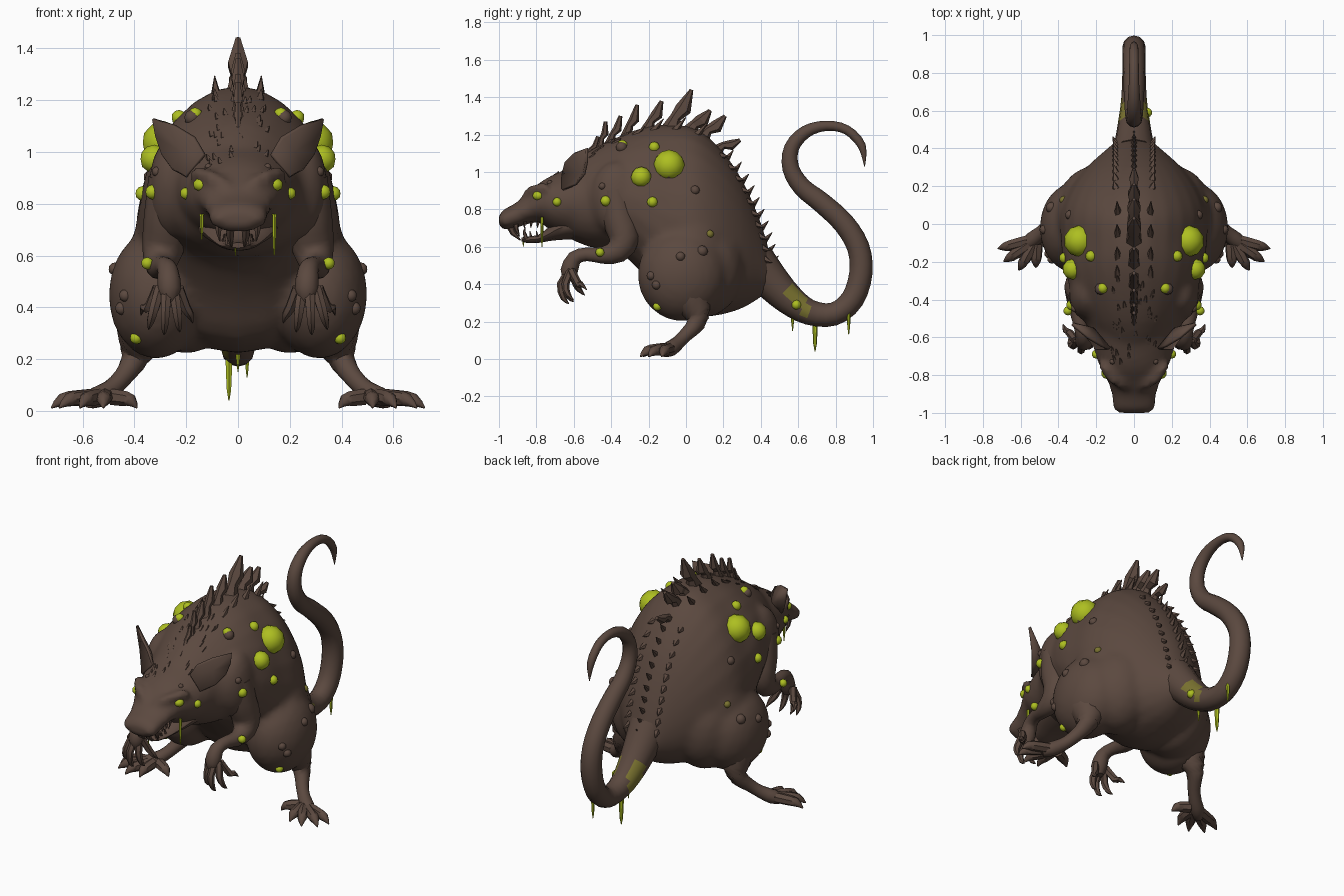
import bpy, bmesh, math, random
from mathutils import Vector, Matrix
from mathutils.bvhtree import BVHTree

random.seed(4)


def material(name, rgb):
    m = bpy.data.materials.new(name)
    m.diffuse_color = (*rgb, 1)
    return m


SKIN = material("brown skin", (0.105, 0.066, 0.050))
SLIME = material("slime green", (0.42, 0.52, 0.015))
OLIVE = material("olive stain", (0.20, 0.175, 0.03))


def resample(rows, steps):
    """Catmull-Rom interpolation of rows of numbers."""
    if steps < 2:
        return rows
    out = []
    for i in range(len(rows) - 1):
        a, b, c, d = rows[max(i - 1, 0)], rows[i], rows[i + 1], rows[min(i + 2, len(rows) - 1)]
        for k in range(steps):
            t = k / steps
            out.append([0.5 * (2 * q + (r - p) * t + (2 * p - 5 * q + 4 * r - s) * t * t
                               + (3 * q - p - 3 * r + s) * t ** 3) for p, q, r, s in zip(a, b, c, d)])
    return out + [list(rows[-1])]


def skin_rings(bm, rings, mat=0):
    rings = [[bm.verts.new(p) for p in ring] for ring in rings]
    n = len(rings[0])
    faces = [bm.faces.new(rings[0][::-1]), bm.faces.new(rings[-1])]
    for a, b in zip(rings, rings[1:]):
        faces += [bm.faces.new((a[i], a[(i + 1) % n], b[(i + 1) % n], b[i])) for i in range(n)]
    for f in faces:
        f.material_index = mat


def tube(bm, pts, n=8, steps=1, mat=0):
    """Tapered tube through (x, y, z, radius) points."""
    rows = resample(pts, steps)
    P = [Vector(r[:3]) for r in rows]
    whole = (P[-1] - P[0]).normalized()
    ref = Vector((1, 0, 0)) if abs(whole.x) < 0.5 else Vector((0, 0, 1))
    rings = []
    for i, p in enumerate(P):
        t = (P[min(i + 1, len(P) - 1)] - P[max(i - 1, 0)]).normalized()
        u = t.cross(ref).normalized()
        v = t.cross(u)
        r = max(rows[i][3], 0.002)
        rings.append([p + r * (math.cos(2 * math.pi * k / n) * u + math.sin(2 * math.pi * k / n) * v)
                      for k in range(n)])
    skin_rings(bm, rings, mat)


def slices(bm, rows, n=24, steps=3, egg=0.0):
    """Oval cross-sections along y: (y, top, bottom, half width); egg narrows the upper half."""
    rings = []
    for y, top, bot, w in resample(rows, steps):
        ring = []
        for k in range(n):
            c, s = math.cos(2 * math.pi * k / n), math.sin(2 * math.pi * k / n)
            ring.append(Vector((w * c * (1 - egg * s), y, (top + bot) / 2 + (top - bot) / 2 * s)))
        rings.append(ring)
    skin_rings(bm, rings)


def ball(bm, c, r, mat=0, sub=2):
    s = r if isinstance(r, tuple) else (r, r, r)
    mx = Matrix.Translation(c) @ Matrix.Diagonal((*s, 1))
    for v in bmesh.ops.create_icosphere(bm, subdivisions=sub, radius=1, matrix=mx)["verts"]:
        for f in v.link_faces:
            f.material_index = mat


def finish(name, bm, mats, mirror=False, angle=50):
    bmesh.ops.recalc_face_normals(bm, faces=bm.faces)
    me = bpy.data.meshes.new(name)
    bm.to_mesh(me)
    bm.free()
    ob = bpy.data.objects.new(name, me)
    bpy.context.collection.objects.link(ob)
    for m in mats:
        me.materials.append(m)
    bpy.ops.object.select_all(action='DESELECT')
    ob.select_set(True)
    bpy.context.view_layer.objects.active = ob
    bpy.ops.object.shade_smooth_by_angle(angle=math.radians(angle))
    if mirror:
        ob.modifiers.new("mirror", 'MIRROR').use_mirror_merge = False
    return ob


# Body: hunched torso, head, haunches, flanks and brows fused into one skin
bm = bmesh.new()
slices(bm, [(-0.66, 1.0, 0.66, 0.17), (-0.52, 1.11, 0.60, 0.26), (-0.36, 1.19, 0.57, 0.33),
            (-0.22, 1.24, 0.44, 0.37), (-0.10, 1.255, 0.28, 0.385), (0.05, 1.235, 0.225, 0.39),
            (0.18, 1.13, 0.235, 0.34), (0.30, 0.96, 0.27, 0.25), (0.40, 0.73, 0.33, 0.14),
            (0.46, 0.52, 0.38, 0.07)], egg=0.12)
slices(bm, [(-1.0, 0.775, 0.715, 0.085), (-0.975, 0.80, 0.69, 0.115), (-0.91, 0.835, 0.70, 0.12),
            (-0.85, 0.885, 0.72, 0.135), (-0.78, 0.945, 0.73, 0.168), (-0.71, 0.985, 0.68, 0.2),
            (-0.56, 1.05, 0.64, 0.24)])
for s in (1, -1):
    ball(bm, (s * 0.315, -0.02, 0.45), (0.185, 0.24, 0.25), sub=3)
    ball(bm, (s * 0.20, 0.09, 0.49), (0.205, 0.22, 0.27), sub=3)
    ball(bm, (s * 0.27, 0.02, 0.58), (0.15, 0.20, 0.24), sub=3)
    ball(bm, (s * 0.25, -0.37, 0.86), (0.095, 0.14, 0.2), sub=3)
    tube(bm, [(s * 0.04, -0.87, 0.865, 0.02), (s * 0.11, -0.82, 0.905, 0.03),
              (s * 0.18, -0.74, 0.925, 0.02)], steps=3)
body = finish("body", bm, [SKIN])
rm = body.modifiers.new("fuse", 'REMESH')
rm.mode, rm.voxel_size, rm.use_smooth_shade = 'VOXEL', 0.02, True
sm = body.modifiers.new("soften", 'SMOOTH')
sm.factor, sm.iterations = 0.5, 6
dg = bpy.context.evaluated_depsgraph_get()
tree = BVHTree.FromObject(body, dg)


def on_skin(origin, direction):
    p, n, _, _ = tree.ray_cast(Vector(origin), Vector(direction))
    return (p, n) if p else (Vector((0, 0, -9)), None)


# Lower jaw
bm = bmesh.new()
slices(bm, [(-0.88, 0.65, 0.63, 0.035), (-0.85, 0.655, 0.62, 0.055), (-0.79, 0.665, 0.62, 0.075),
            (-0.73, 0.71, 0.63, 0.11), (-0.68, 0.76, 0.635, 0.14), (-0.58, 0.82, 0.64, 0.17)], n=14, steps=2)
finish("lower_jaw", bm, [SKIN])

# Teeth: curved front fangs, then small upper and lower points
bm = bmesh.new()
tube(bm, [(0.03, -0.945, 0.72, 0.02), (0.03, -0.925, 0.675, 0.016), (0.025, -0.885, 0.635, 0.003)], 6)
tube(bm, [(0.075, -0.91, 0.72, 0.016), (0.075, -0.905, 0.69, 0.011), (0.07, -0.89, 0.655, 0.002)], 6)
tube(bm, [(0.04, -0.855, 0.645, 0.012), (0.04, -0.865, 0.68, 0.008), (0.04, -0.86, 0.705, 0.002)], 6)
for i in range(3):
    y = -0.86 + i * 0.035
    tube(bm, [(0.085, y, 0.735, 0.01), (0.08, y - 0.005, 0.70, 0.002)], 5)
    tube(bm, [(0.05 + i * 0.006, y + 0.03, 0.655, 0.008), (0.05, y + 0.025, 0.685, 0.002)], 5)
finish("teeth", bm, [SKIN], mirror=True)

# Ears: cupped leaves
bm = bmesh.new()
rim = [(0.13, -0.66, 0.99), (0.17, -0.645, 1.055), (0.245, -0.60, 1.10), (0.328, -0.53, 1.128),
       (0.318, -0.53, 1.06), (0.295, -0.545, 0.99), (0.255, -0.59, 0.935), (0.20, -0.66, 0.905)]
rv = [bm.verts.new(p) for p in rim]
hub = bm.verts.new((0.215, -0.555, 1.0))
for i in range(len(rv)):
    bm.faces.new((rv[i], rv[(i + 1) % len(rv)], hub))
ear = finish("ears", bm, [SKIN], angle=80)
so = ear.modifiers.new("thick", 'SOLIDIFY')
so.thickness, so.offset = 0.015, 0
ear.modifiers.new("mirror", 'MIRROR').use_mirror_merge = False

# Eyes: slanted slits under the brows
bm = bmesh.new()
ball(bm, (0.142, -0.79, 0.873), (0.032, 0.031, 0.026))
finish("eyes", bm, [SLIME], mirror=True)

# Arms with dangling clawed hands
bm = bmesh.new()
tube(bm, [(0.26, -0.38, 0.90, 0.085), (0.272, -0.36, 0.76, 0.09), (0.285, -0.33, 0.65, 0.085),
          (0.30, -0.37, 0.575, 0.065), (0.30, -0.45, 0.555, 0.045), (0.285, -0.53, 0.56, 0.036),
          (0.27, -0.595, 0.54, 0.04), (0.265, -0.625, 0.47, 0.046), (0.265, -0.625, 0.42, 0.025)], 12, 2)
for kx, tx, ty, tz in ((0.23, 0.175, -0.56, 0.34), (0.25, 0.225, -0.62, 0.305), (0.275, 0.285, -0.645, 0.295),
                       (0.30, 0.345, -0.62, 0.315), (0.31, 0.375, -0.55, 0.37)):
    tube(bm, [(kx, -0.615, 0.475, 0.022), ((kx + tx) / 2, ty - 0.025, 0.40, 0.021),
              (tx * 0.85 + kx * 0.15, ty - 0.01, tz + 0.03, 0.015), (tx, ty + 0.02, tz, 0.002)], 6, 2)
finish("arms", bm, [SKIN], mirror=True)

# Hind legs leaning outward and forward, with splayed toes
bm = bmesh.new()
tube(bm, [(0.36, 0.02, 0.34, 0.12), (0.385, 0.055, 0.25, 0.078), (0.405, 0.055, 0.19, 0.05),
          (0.445, 0.00, 0.13, 0.037), (0.49, -0.045, 0.085, 0.037), (0.54, -0.085, 0.055, 0.042),
          (0.58, -0.12, 0.04, 0.03)], 12, 2)
for tx, ty in ((0.72, -0.13), (0.69, -0.20), (0.61, -0.245), (0.52, -0.23), (0.39, -0.13)):
    bx, by = 0.51 + (tx - 0.5) * 0.2, -0.07 + (ty + 0.05) * 0.2
    at = lambda t, z, r: (bx + (tx - bx) * t, by + (ty - by) * t, z, r)
    tube(bm, [at(0, 0.055, 0.032), at(0.4, 0.05, 0.031), at(0.75, 0.042, 0.026), at(1, 0.012, 0.003)], 7, 2)
finish("hind_legs", bm, [SKIN], mirror=True)

# Tail: one long S-curve with a stained patch near the root
bm = bmesh.new()
tail = [(0.36, 0.52, 0.12), (0.45, 0.42, 0.10), (0.55, 0.32, 0.083), (0.66, 0.25, 0.068), (0.79, 0.24, 0.062),
        (0.89, 0.32, 0.062), (0.935, 0.46, 0.062), (0.92, 0.60, 0.06), (0.84, 0.73, 0.058),
        (0.72, 0.84, 0.055), (0.62, 0.92, 0.05), (0.56, 1.02, 0.045), (0.565, 1.13, 0.04),
        (0.64, 1.215, 0.034), (0.75, 1.247, 0.027), (0.86, 1.225, 0.025), (0.94, 1.14, 0.022),
        (0.955, 1.03, 0.002)]
tube(bm, [(0, *p) for p in tail], 12, 3)
for f in bm.faces:
    c = f.calc_center_median()
    low = 0.87 if c.x > 0 else 0.80
    if abs(c.x) > 0.03 and 0.53 < c.y < 0.66 and c.y + c.z > low and c.z < 0.40:
        f.material_index = 1
finish("tail", bm, [SKIN, OLIVE])

# Large spines along the back, given as base and tip in the middle plane
bm = bmesh.new()
for by, bz, ty, tz, r in ((-0.53, 1.09, -0.47, 1.19, 0.02), (-0.46, 1.14, -0.43, 1.27, 0.025),
                          (-0.41, 1.16, -0.35, 1.30, 0.03), (-0.32, 1.20, -0.26, 1.36, 0.035),
                          (-0.21, 1.23, -0.13, 1.38, 0.04), (-0.09, 1.23, 0.03, 1.44, 0.055),
                          (0.01, 1.22, 0.13, 1.33, 0.05), (0.08, 1.19, 0.21, 1.30, 0.045),
                          (0.16, 1.13, 0.29, 1.17, 0.035)):
    my, mz = by * 0.45 + ty * 0.55 + 0.01, bz * 0.45 + tz * 0.55 - 0.008
    tube(bm, [(0, by, bz - 0.02, r), (0, by * 0.7 + ty * 0.3, bz * 0.7 + tz * 0.3, r * 0.55),
              (0, my, mz, r * 0.8), (0, ty, tz, 0.01)], 6)
# Small spines down the rump in three rows
for x in (-0.10, 0, 0.10):
    for i in range(10):
        p, n = on_skin((x, 2, 1.08 - i * 0.062), (0, -1, 0))
        if n:
            tip = p + n * 0.022 + Vector((0, 0.015, -0.01 if x else 0.025))
            tube(bm, [(*(p - n * 0.015 - Vector((0, 0, -0.015 if x else 0.015))), 0.022), (*tip, 0.002)], 5)
# Paired spines beside the ridge
for s in (-1, 1):
    for y, h in ((-0.28, 0.04), (-0.18, 0.055), (-0.06, 0.06), (0.06, 0.06)):
        p, n = on_skin((s * 0.09, y, 2), (0, 0, -1))
        tube(bm, [(*(p - n * 0.015), 0.022), (*(p + Vector((0, 0.06, h))), 0.002)], 5)
# Scattered bristles over shoulders and crown
for i in range(30):
    p, n = on_skin((random.uniform(-0.13, 0.13), -0.74 + 0.015 * i, 2), (0, 0, -1))
    tube(bm, [(*(p - n * 0.01), 0.015), (*(p + n * 0.02 + Vector((0, 0.04, 0.005))), 0.002)], 5)
finish("spines", bm, [SKIN], angle=30)

# Boils seated on the skin: slime-filled ones with a collar, plain warts (0) and a stained one (2)
bm = bmesh.new()


def boil(origin, direction, r, kind):
    p, n = on_skin(origin, direction)
    if n:
        ball(bm, p - n * r * (0.12 if kind == 1 else 0.3), r, kind)
        if kind == 1:
            ball(bm, p - n * r * 0.42, r * 1.04, 0)


for y, z, r, kind in ((-0.09, 1.04, 0.085, 1), (-0.24, 0.975, 0.056, 1), (-0.17, 1.135, 0.03, 1),
                      (-0.43, 0.845, 0.029, 1), (-0.18, 0.84, 0.029, 1), (-0.69, 0.84, 0.024, 1),
                      (0.05, 0.905, 0.026, 0), (0.13, 0.67, 0.022, 2), (0.09, 0.58, 0.031, 0),
                      (-0.03, 0.55, 0.026, 0), (-0.45, 0.925, 0.02, 0), (-0.73, 0.945, 0.015, 0)):
    boil((2, y, z), (-1, 0, 0), r, kind)
for x, z, r, kind in ((0.395, 0.28, 0.024, 1), (0.455, 0.395, 0.026, 0), (0.44, 0.445, 0.025, 0)):
    boil((x, -2, z), (0, 1, 0), r, kind)
# Shoulder boil: green cap inside a wide brown collar
p, n = on_skin((0.165, -0.34, 2), (0, 0, -1))
ball(bm, p, 0.028, 1)
ball(bm, p + Vector((0.012, -0.004, -0.012)), 0.031, 0)
ball(bm, (0.35, -0.46, 0.57), 0.024, 1)
finish("boils", bm, [SKIN, SLIME, OLIVE], mirror=True)
bm = bmesh.new()
ball(bm, (0.07, 0.59, 0.29), 0.026)
finish("tail_boil", bm, [SLIME])

# Slime drips from the mouth corners and the tail
bm = bmesh.new()
for x, y, top, low, r in ((0.14, -0.77, 0.76, 0.60, 0.007), (-0.14, -0.77, 0.76, 0.66, 0.007),
                          (-0.01, -0.87, 0.64, 0.60, 0.006), (0.0, 0.57, 0.25, 0.15, 0.008),
                          (-0.035, 0.69, 0.21, 0.04, 0.012), (0.035, 0.87, 0.27, 0.13, 0.009)):
    tube(bm, [(x, y, top, r * 1.3), (x, y, (top + low) / 2, r), (x, y, low + 0.04, r * 0.8), (x, y, low, 0.002)], 6)
finish("slime_drips", bm, [SLIME])
